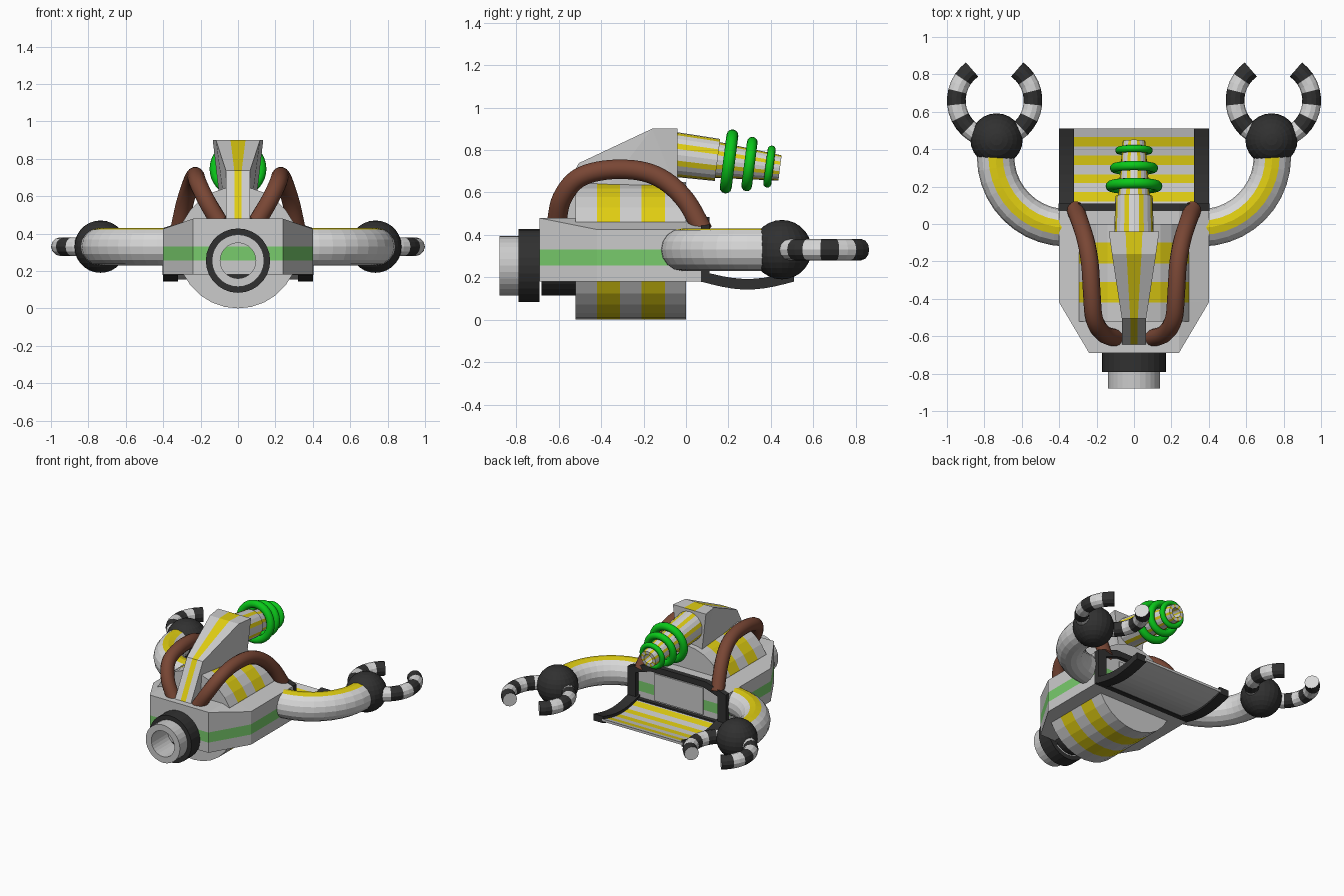
import bpy, bmesh
from math import sin, cos, pi, radians
from mathutils import Vector as V

if "Cube" in bpy.data.objects:
    bpy.data.objects.remove(bpy.data.objects["Cube"])


def mat(name, r, g, b):
    m = bpy.data.materials.new(name)
    m.diffuse_color = (r, g, b, 1)
    m.use_nodes = True
    m.node_tree.nodes["Principled BSDF"].inputs["Base Color"].default_value = m.diffuse_color
    return m


GREY = mat("hull_grey", .60, .60, .60)
PALE = mat("pale_grey", .68, .68, .68)
DARK = mat("charcoal", .03, .03, .03)
YELLOW = mat("yellow", .74, .61, .006)
BAND = mat("soft_green", .19, .60, .15)
GREEN = mat("bright_green", .003, .58, .01)
BROWN = mat("hose_brown", .19, .062, .035)


def finish(name, bm, mats):
    bmesh.ops.recalc_face_normals(bm, faces=bm.faces[:])
    me = bpy.data.meshes.new(name)
    bm.to_mesh(me)
    bm.free()
    for m in mats:
        me.materials.append(m)
    ob = bpy.data.objects.new(name, me)
    bpy.context.collection.objects.link(ob)
    return ob


def loft(name, rings, mats, rule=None, caps=True, loop=False, smooth=False, cap_mat=0):
    """Skin a list of point rings; rule(segment, side) picks the material."""
    bm = bmesh.new()
    vs = [[bm.verts.new(p) for p in r] for r in rings]
    n = len(vs[0])
    for i in range(len(vs) if loop else len(vs) - 1):
        a, b = vs[i], vs[(i + 1) % len(vs)]
        for j in range(n):
            k = (j + 1) % n
            f = bm.faces.new((a[j], a[k], b[k], b[j]))
            f.material_index = rule(i, j) if rule else 0
            f.smooth = smooth
    if caps and not loop:
        for r in (vs[0], vs[-1]):
            bm.faces.new(r).material_index = cap_mat
    return finish(name, bm, mats)


def circle(c, d, ref, r, n):
    """Ring of n points round centre c, facing d; point 0 lies towards ref."""
    u = (ref - d * ref.dot(d)).normalized()
    w = d.cross(u)
    return [c + u * r * cos(2 * pi * j / n) + w * r * sin(2 * pi * j / n) for j in range(n)]


def lathe(name, c, d, profile, n, mats, **kw):
    return loft(name, [circle(c + d * t, d, V((0, 0, 1)), r, n) for t, r in profile], mats, **kw)


def sweep(name, pts, r, n, ref, mats, **kw):
    rings = []
    for i, p in enumerate(pts):
        d = (pts[min(i + 1, len(pts) - 1)] - pts[max(i - 1, 0)]).normalized()
        rings.append(circle(p, d, ref, r, n))
    return loft(name, rings, mats, **kw)


def catmull(p, steps=5):
    q = [p[0] * 2 - p[1]] + p + [p[-1] * 2 - p[-2]]
    out = []
    for i in range(1, len(q) - 2):
        a, b, c, d = q[i - 1:i + 3]
        for s in range(steps):
            t = s / steps
            out.append(.5 * (2 * b + (c - a) * t + (2 * a - 5 * b + 4 * c - d) * t * t
                             + (3 * b - a - 3 * c + d) * t ** 3))
    return out + [p[-1]]


Y, Z, X = V((0, 1, 0)), V((0, 0, 1)), V((1, 0, 0))

# Hull with a green band round its walls
bm = bmesh.new()
rows = []
for y, w, zt in ((-.69, .24, .479), (-.42, .40, .425), (.08, .40, .425)):
    half = [(w, .18), (w, .255), (w, .33), (w, zt), (.24, .48)]
    rows.append([[bm.verts.new((s * x, y, z)) for x, z in half] for s in (1, -1)])
for a, b in zip(rows, rows[1:]):
    for s in (0, 1):
        for i in range(4):
            f = bm.faces.new((a[s][i], a[s][i + 1], b[s][i + 1], b[s][i]))
            f.material_index = int(i == 1)
    for i in (0, 4):
        bm.faces.new((a[0][i], a[1][i], b[1][i], b[0][i]))
for r in (rows[0], rows[-1]):
    for i in range(4):
        f = bm.faces.new((r[0][i], r[0][i + 1], r[1][i + 1], r[1][i]))
        f.material_index = int(i == 1)
finish("hull", bm, [GREY, BAND])

# Banded drum through the hull
lathe("drum", V((0, 0, .325)), Y,
      [(y, .325) for y in (-.52, -.42, -.31, -.21, -.10, 0)], 28,
      [GREY, YELLOW], rule=lambda i, j: i % 2)

# Front intake: open pale tube in a dark collar
ic = V((0, 0, .255))
lathe("intake_tube", ic, Y, [(-.88, .14), (-.69, .14), (-.69, .095), (-.88, .095)], 28,
      [GREY], loop=True)
lathe("intake_collar", ic, Y, [(-.79, .172), (-.69, .172), (-.69, .13), (-.79, .13)], 28,
      [DARK], loop=True)
lathe("intake_duct", ic, Y, [(-.68, .14), (-.50, .14)], 28, [DARK])

# Turret fin with a yellow centre stripe
bm = bmesh.new()
prof = [(-.655, .46, .065, .02), (-.505, .738, .065, .02), (-.16, .90, .118, .04),
        (-.04, .90, .135, .045), (-.04, .60, .10, .035), (-.50, .46, .06, .02)]
cols = [[bm.verts.new((x, y, z)) for x in (-w, -s, s, w)] for y, z, w, s in prof]
for i in range(len(cols)):
    a, b = cols[i], cols[(i + 1) % len(cols)]
    for k in range(3):
        f = bm.faces.new((a[k], a[k + 1], b[k + 1], b[k]))
        f.material_index = int(k == 1 and i < 3)
sides = [bm.faces.new([c[k] for c in cols]) for k in (0, 3)]
bmesh.ops.triangulate(bm, faces=sides)
finish("turret_fin", bm, [GREY, YELLOW])

# Striped barrel, tipped down, with green coils
tilt = radians(7.3)
bd = V((0, cos(tilt), -sin(tilt)))
bc = V((0, -.04, .777))
lathe("barrel", bc, bd,
      [(-.03, .106), (.19, .10), (.19, .085), (.487, .06), (.487, .035), (.40, .035)], 24,
      [PALE, YELLOW], rule=lambda i, j: int(j % 3 == 1))
for k, (t, R, r) in enumerate(((.245, .124, .028), (.342, .104, .025), (.437, .081, .019))):
    bpy.ops.mesh.primitive_torus_add(location=bc + bd * t, rotation=(-pi / 2 - tilt, 0, 0),
                                     major_radius=R, minor_radius=r,
                                     major_segments=36, minor_segments=12)
    ob = bpy.context.object
    ob.name = f"barrel_coil_{k + 1}"
    ob.data.materials.append(GREEN)
    bpy.ops.object.shade_smooth()

hose = [(.10, -.61, .46), (.165, -.585, .57), (.212, -.51, .665), (.225, -.38, .705),
        (.235, -.22, .702), (.255, -.10, .655), (.285, 0, .56), (.315, .08, .42)]

for s, side in ((1, "right"), (-1, "left")):
    # Hose over the drum
    sweep(f"{side}_hose", catmull([V((s * x, y, z)) for x, y, z in hose]), .047, 14, X,
          [BROWN], smooth=True)

    # Curved arm with a yellow strip on top
    arc = [V((s * .28, -.02, .33))]
    arc += [V((s * (.36 + .38 * sin(a * pi / 20)), .36 - .38 * cos(a * pi / 20), .33))
            for a in range(11)]
    arc.append(V((s * .74, .42, .33)))
    sweep(f"{side}_arm", arc, .1, 16, Z, [PALE, YELLOW],
          rule=lambda i, j: int(j in (0, 15)))

    # Wrist ball
    bpy.ops.mesh.primitive_uv_sphere_add(segments=24, ring_count=14, radius=.14,
                                         location=(s * .735, .452, .33))
    ob = bpy.context.object
    ob.name = f"{side}_wrist"
    ob.data.materials.append(DARK)

    # Two banded claw fingers
    for q, finger in ((1, "outer"), (-1, "inner")):
        pts = [V((s * .745 + s * q * .205 * sin(radians(a)), .66 + .205 * cos(radians(a)), .33))
               for a in range(36, 177, 10)]
        sweep(f"{side}_{finger}_claw", pts, .05, 12, Z, [PALE, DARK],
              rule=lambda i, j: 1 - (i // 2) % 2)

# Dark arch round the rear opening, and a hatch inside it
def arch(y, w, z0, z1, wt, zt):
    return [(w, y, z0), (w, y, z1), (wt, y, zt), (-wt, y, zt), (-w, y, z1), (-w, y, z0)]


out, inn = (.403, .178, .428, .242, .483), (.335, .21, .40, .215, .44)
loft("rear_arch", [arch(.07, *out), arch(.11, *out), arch(.11, *inn), arch(.07, *inn)],
     [DARK], loop=True)
loft("rear_hatch", [[(x, y, z) for x, z in ((-.2, .22), (.2, .22), (.2, .42), (-.2, .42))]
                    for y in (.07, .088)], [GREY])


# Sagging loading ramp: striped deck between dark rails
def strip(x0, x1, lo, hi, ys):
    rings = []
    for y in ys:
        z = .18 - .038 * sin(pi * (y - .07) / .44)
        rings.append([(x0, y, z + lo), (x1, y, z + lo), (x1, y, z + hi), (x0, y, z + hi)])
    return rings


ys = (.07, .12, .17, .22, .265, .315, .365, .415, .465, .51)
loft("ramp_deck", strip(-.33, .33, .012, .03, ys), [GREY, YELLOW],
     rule=lambda i, j: int(i % 2 == 1 and j == 2))
for s, side in ((1, "right"), (-1, "left")):
    loft(f"{side}_ramp_rail", strip(s * .322, s * .402, 0, .05, ys), [DARK])
